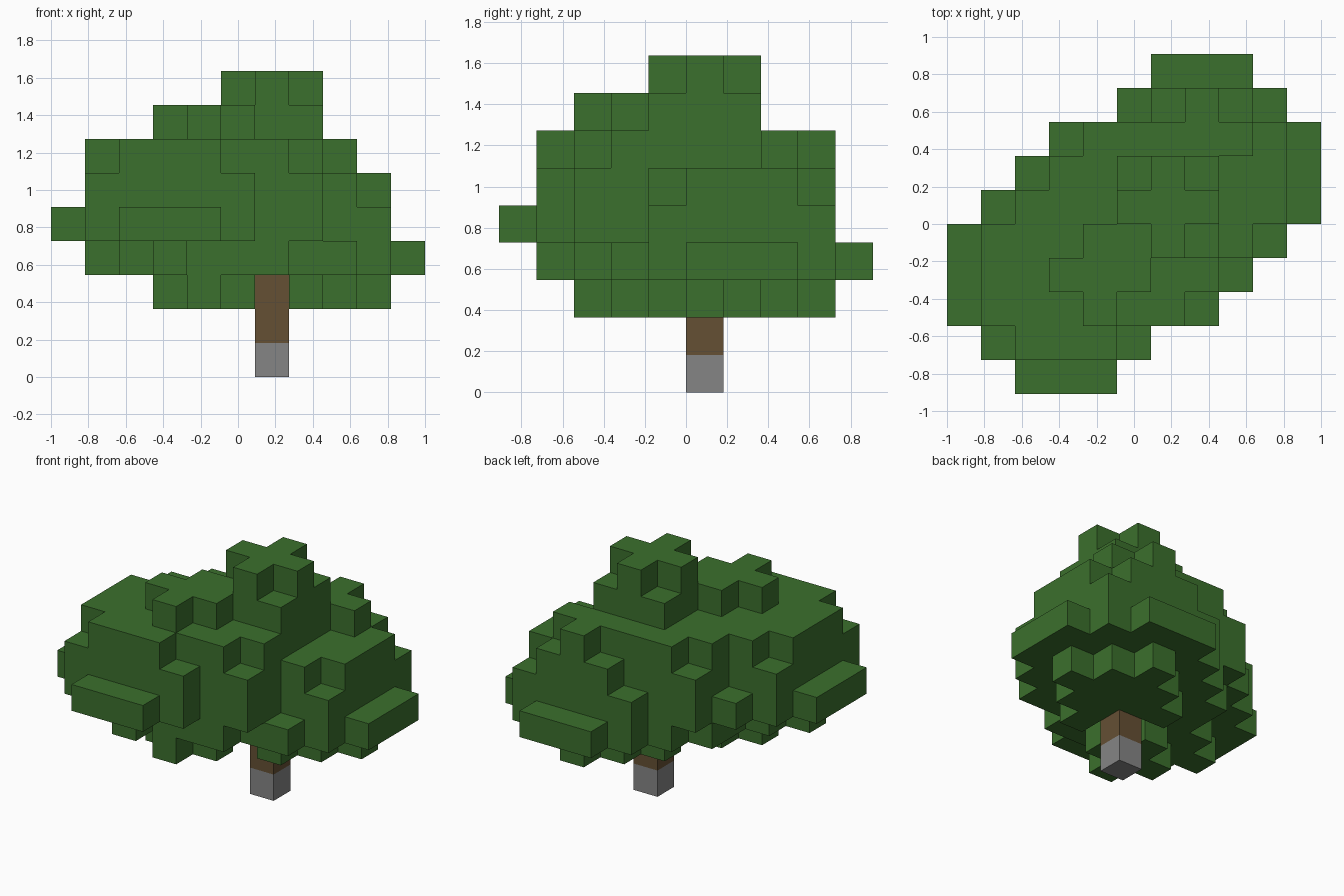
import bpy, bmesh

old = bpy.data.objects.get("Cube")
if old:
    bpy.data.objects.remove(old, do_unlink=True)

U = 2 / 11                       # edge length of one block
TRUNK = (6, 5)                   # trunk column in block coordinates


def material(name, rgb):
    m = bpy.data.materials.new(name)
    m.use_nodes = True
    m.diffuse_color = (*rgb, 1)
    bsdf = next(n for n in m.node_tree.nodes if n.type == 'BSDF_PRINCIPLED')
    bsdf.inputs["Base Color"].default_value = (*rgb, 1)
    return m


leaf_green = material("leaf green", (0.044, 0.162, 0.026))
bark_brown = material("bark brown", (0.130, 0.080, 0.034))
base_grey = material("base grey", (0.235, 0.235, 0.235))

# Outline rules for one leaf layer, by distance from the layer centre
SHAPES = {
    "plus": lambda a, b: a + b <= 1,
    "small_square": lambda a, b: max(a, b) <= 1,
    "diamond": lambda a, b: a + b <= 2,
    "square": lambda a, b: max(a, b) <= 2,
    "rounded": lambda a, b: max(a, b) <= 2 and a + b < 4,
    "disc": lambda a, b: max(a, b) <= 3 and a + b <= 4,
}


def layer(shape, centre, level):
    r = range(-3, 4)
    return {(centre[0] + a, centre[1] + b, level)
            for a in r for b in r if SHAPES[shape](abs(a), abs(b))}


def cluster(centre, bottom, shapes):
    cells = set()
    for n, shape in enumerate(shapes):
        cells |= layer(shape, centre, bottom + n)
    return cells


def block_mesh(name, cells, mat):
    """Outer skin of a set of blocks, with flat areas merged."""
    bm = bmesh.new()
    verts = {}

    def vert(p):
        if p not in verts:
            verts[p] = bm.verts.new((-1 + p[0] * U, (p[1] - 5) * U, p[2] * U))
        return verts[p]

    for c in cells:
        for axis in range(3):
            u, v = (axis + 1) % 3, (axis + 2) % 3
            for side in (0, 1):
                near = list(c)
                near[axis] += 2 * side - 1
                if tuple(near) in cells:
                    continue
                ring = []
                for du, dv in ((0, 0), (1, 0), (1, 1), (0, 1)):
                    p = list(c)
                    p[axis] += side
                    p[u] += du
                    p[v] += dv
                    ring.append(vert(tuple(p)))
                bm.faces.new(ring if side else ring[::-1])
    bmesh.ops.dissolve_limit(bm, angle_limit=0.01, verts=bm.verts, edges=bm.edges)
    mesh = bpy.data.meshes.new(name)
    bm.to_mesh(mesh)
    bm.free()
    mesh.materials.append(mat)
    obj = bpy.data.objects.new(name, mesh)
    bpy.context.collection.objects.link(obj)


# Two wide side clusters, one a block higher than the other
side_shapes = ("diamond", "disc", "square", "rounded")
leaves = cluster((3, 3), 3, side_shapes) | cluster((7, 6), 2, side_shapes)

# Central mass joining them
for centre in ((5, 4), (5, 5)):
    leaves |= cluster(centre, 3, ("rounded", "square", "square", "rounded"))

# Small tufts below and on top
leaves |= layer("plus", (4, 3), 2) | layer("plus", (4, 3), 7)
leaves |= layer("plus", (7, 7), 6)

# Crown above the trunk
leaves |= layer("small_square", TRUNK, 7) | layer("plus", TRUNK, 8)

# Trunk runs through the lowest leaf layer
leaves.discard((*TRUNK, 2))

block_mesh("foliage", leaves, leaf_green)
block_mesh("trunk", {(*TRUNK, k) for k in (1, 2)}, bark_brown)
block_mesh("trunk_base", {(*TRUNK, 0)}, base_grey)
